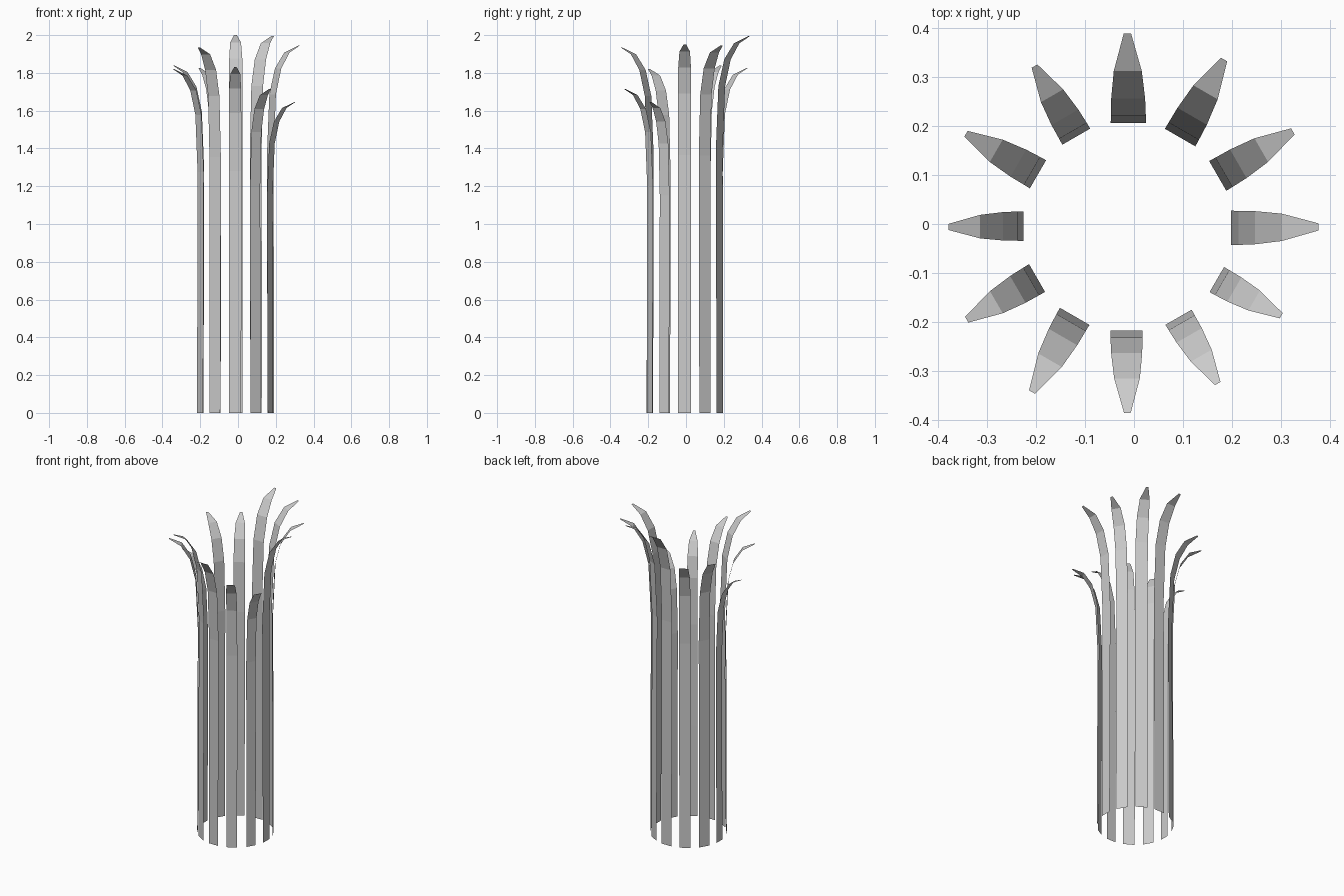
import bpy
from math import radians, cos, sin

if "Cube" in bpy.data.objects:
    bpy.data.objects.remove(bpy.data.objects["Cube"])

# Blade profile for unit height: outward offset, height, half width, sideways shift
PROFILE = [
    (0.0020, 0.0, 0.0172, -0.0010),
    (0.0010, 0.33, 0.0180, -0.0010),
    (0.0, 0.70, 0.0180, -0.0010),
    (0.0075, 0.867, 0.0178, -0.0010),
    (0.0250, 0.938, 0.0173, -0.0008),
    (0.0530, 0.981, 0.0143, -0.0004),
    (0.0915, 1.0, 0.0037, 0.0),
]
# Height of each blade, every 30 degrees starting at +x
HEIGHTS = [1.95, 1.945, 1.995, 2.0, 1.825, 1.84,
           1.675, 1.82, 1.935, 1.83, 1.715, 1.645]
RADIUS = 0.2115
CX, CY = -0.0135, -0.006


def blade(index, h):
    a = radians(30 * index)
    verts = []
    for off, z, half, shift in PROFILE:
        r = RADIUS + off * h
        for side in (-1, 1):
            t = (shift + side * half) * h
            verts.append((CX + r * cos(a) - t * sin(a),
                          CY + r * sin(a) + t * cos(a), z * h))
    faces = [(2 * i, 2 * i + 1, 2 * i + 3, 2 * i + 2)
             for i in range(len(PROFILE) - 1)]
    mesh = bpy.data.meshes.new("grass_blade")
    mesh.from_pydata(verts, [], faces)
    ob = bpy.data.objects.new(f"grass_blade_{index + 1}", mesh)
    bpy.context.collection.objects.link(ob)


# Ring of single-sheet blades curling outward
for i, h in enumerate(HEIGHTS):
    blade(i, h)
